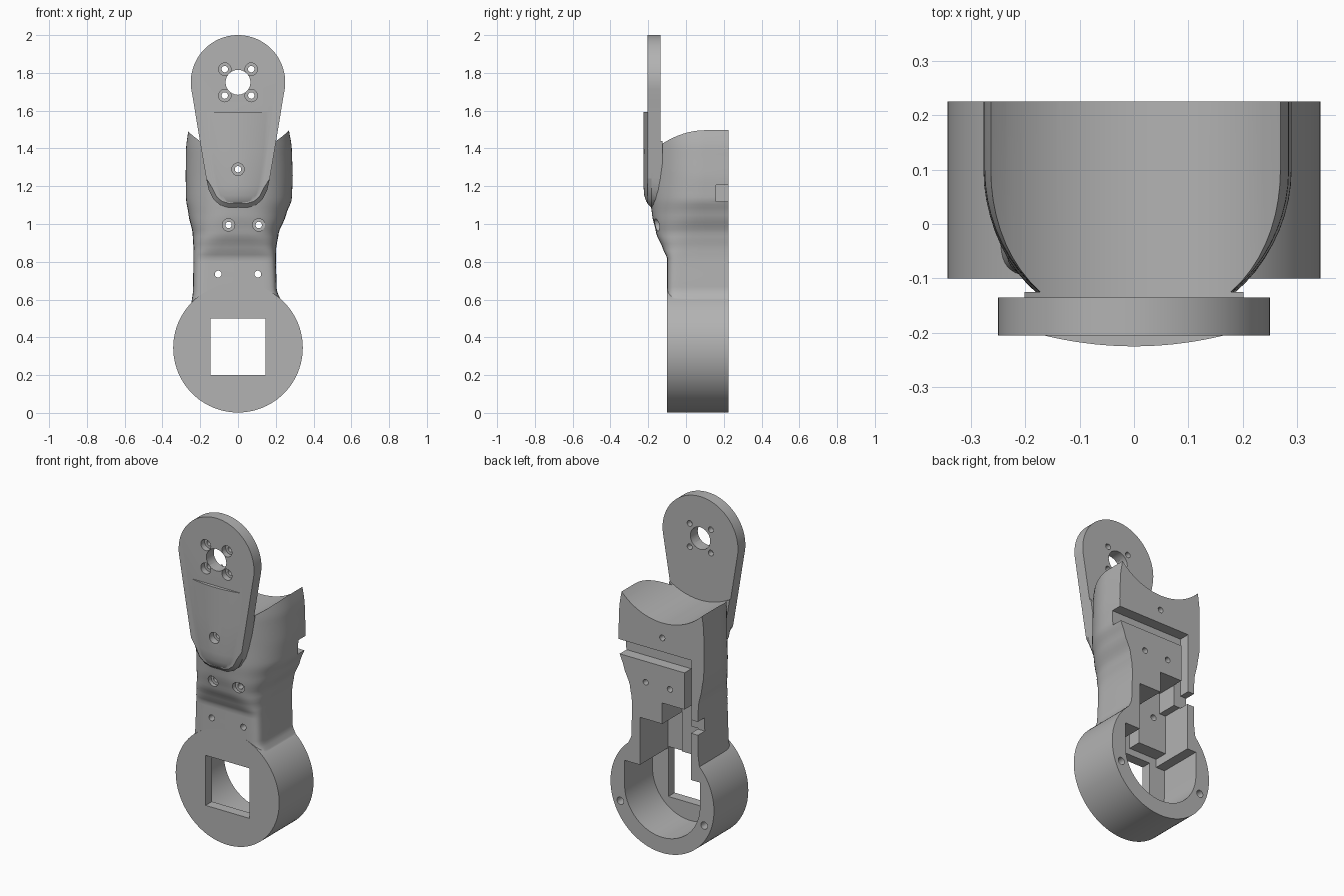
import bpy, bmesh, math

if "Cube" in bpy.data.objects:
    bpy.data.objects.remove(bpy.data.objects["Cube"], do_unlink=True)

grey = bpy.data.materials.new("grey_plastic")
grey.use_nodes = True
grey.diffuse_color = (0.45, 0.45, 0.45, 1)
grey.node_tree.nodes["Principled BSDF"].inputs["Base Color"].default_value = (0.45, 0.45, 0.45, 1)


def finish(bm, name):
    bmesh.ops.recalc_face_normals(bm, faces=bm.faces)
    mesh = bpy.data.meshes.new(name)
    bm.to_mesh(mesh)
    bm.free()
    mesh.materials.append(grey)
    ob = bpy.data.objects.new(name, mesh)
    bpy.context.collection.objects.link(ob)
    return ob


def loft(name, rings):
    """Skin a stack of closed rings and cap both ends."""
    bm = bmesh.new()
    rows = [[bm.verts.new(p) for p in ring] for ring in rings]
    n = len(rows[0])
    for a, b in zip(rows, rows[1:]):
        for i in range(n):
            j = (i + 1) % n
            bm.faces.new((a[i], a[j], b[j], b[i]))
    bm.faces.new(rows[0])
    bm.faces.new(rows[-1])
    return finish(bm, name)


def prism(name, outline, y0, y1, bevel=0, segments=1):
    """Extrude an x-z outline along y, optionally bevelling its front rim."""
    bm = bmesh.new()
    front = [bm.verts.new((x, y0, z)) for x, z in outline]
    back = [bm.verts.new((x, y1, z)) for x, z in outline]
    n = len(front)
    for i in range(n):
        j = (i + 1) % n
        bm.faces.new((front[i], front[j], back[j], back[i]))
    face = bm.faces.new(front)
    bm.faces.new(back)
    if bevel:
        bmesh.ops.bevel(bm, geom=list(face.edges), offset=bevel, segments=segments,
                        profile=0.5, affect='EDGES')
    return finish(bm, name)


def arc(x, z, r, start=0, end=360, n=64):
    full = end - start == 360
    steps = [math.radians(start + (end - start) * i / n) for i in range(n if full else n + 1)]
    return [(x + r * math.cos(a), z + r * math.sin(a)) for a in steps]


def box(x0, x1, y0, z0, z1):
    return prism("pocket_cutter", [(x0, z0), (x1, z0), (x1, z1), (x0, z1)], y0, 0.4)


def boolean(target, other, operation):
    mod = target.modifiers.new("join", 'BOOLEAN')
    mod.operation, mod.solver, mod.object = operation, 'EXACT', other
    with bpy.context.temp_override(object=target, active_object=target):
        bpy.ops.object.modifier_apply(modifier=mod.name)
    bpy.data.objects.remove(other, do_unlink=True)


def smooth_value(table, z, col):
    """Eased interpolation of one column of a section table."""
    for a, b in zip(table, table[1:]):
        if z <= b[0]:
            t = max(0, (z - a[0]) / (b[0] - a[0]))
            t = t * t * (3 - 2 * t) * 0.5 + t * 0.5
            return a[col] + (b[col] - a[col]) * t
    return table[-1][col]


# Arm body: height, left width, right width, front depth, corner squareness
sections = [
    (0.42, 0.25, 0.25, -0.10, 9), (0.55, 0.25, 0.25, -0.10, 9),
    (0.65, 0.205, 0.238, -0.10, 9), (0.82, 0.20, 0.236, -0.10, 8),
    (0.87, 0.202, 0.236, -0.123, 5), (0.95, 0.215, 0.24, -0.158, 3.2),
    (1.05, 0.255, 0.262, -0.18, 2.4), (1.13, 0.285, 0.275, -0.19, 2.1),
    (1.25, 0.29, 0.277, -0.19, 2), (1.40, 0.285, 0.275, -0.19, 2),
    (1.56, 0.26, 0.255, -0.19, 2),
]


def body_ring(z):
    left, right, front, power = (smooth_value(sections, z, c) for c in range(1, 5))
    ring = [(left, 0.225, z)]
    for i in range(33):
        a = math.pi * i / 32
        c, s = math.cos(a), math.sin(a)
        x = (left if c > 0 else right) * math.copysign(abs(c) ** (2 / power), c)
        ring.append((x, 0.1 + (front - 0.1) * abs(s) ** (2 / power), z))
    return ring + [(-right, 0.225, z)]


arm = loft("arm_link", [body_ring(0.42 + 0.019 * i) for i in range(61)])

# Round motor housing at the base
boolean(arm, prism("housing", arc(0, 0.345, 0.343, n=96), -0.10, 0.225, 0.04, 6), 'UNION')

# Horn plate, tapering down into the body
taper = [(0.238, 1.66), (0.215, 1.52), (0.195, 1.4), (0.168, 1.24), (0.155, 1.18),
         (0.13, 1.13), (0.095, 1.1), (0.05, 1.087)]
outline = ([(-x, z) for x, z in reversed(taper)] + arc(0, 1.75, 0.25, 188, -8, 48) + taper)
boolean(arm, prism("horn_plate", outline, -0.205, -0.125, 0.022), 'UNION')

# Crowned pad on the front of the plate
pad = [(1.105, 0.05, 0.0), (1.12, 0.085, 0.011), (1.15, 0.115, 0.021),
       (1.2, 0.135, 0.025), (1.4, 0.17, 0.025), (1.594, 0.185, 0.025)]
rings = []
for z, w, rise in pad:
    crown = [(w * k / 10, -0.2 - rise * (1 - (k / 10) ** 2), z) for k in range(-10, 11)]
    rings.append([(-w, -0.16, z)] + crown + [(w, -0.16, z)])
boolean(arm, loft("pad", rings), 'UNION')

# Cylindrical clearance for the neighbouring motor
cutters = [prism("clearance_cutter", arc(0, 1.75, 0.37, n=128), -0.135, 0.4, 0.03, 5)]

# Motor bay with a flat shelf, and the stepped channel above it
bay = arc(0, 0.345, 0.25, 180, 360, 48) + [(0.25, 0.49), (-0.25, 0.49)]
cutters.append(prism("bay_cutter", bay, -0.04, 0.4))
cutters += [
    box(-0.19, 0.148, -0.04, 0.45, 0.54),
    box(-0.002, 0.148, -0.04, 0.5, 0.775),
    box(-0.19, 0, 0.04, 0.5, 0.775),
    box(-0.148, 0, 0.04, 0.75, 0.9),
]

# Cable slot: across the back, down one side and out through the wall
cutters += [
    box(-0.195, 0.4, 0.16, 1.12, 1.207),
    box(-0.195, -0.147, 0.16, 0.77, 1.15),
    box(-0.4, -0.147, 0.16, 0.77, 0.85),
]

# Square window
window = [(-0.145, 0.2), (0.145, 0.2), (0.145, 0.5), (-0.145, 0.5)]
cutters.append(prism("window_cutter", window, -0.3, 0.1))


def hole(x, z, r, y0=-0.4, y1=0.4):
    cutters.append(prism("hole_cutter", arc(x, z, r, n=24), y0, y1))


# Shaft hole and screw holes, some counterbored
hole(0, 1.75, 0.066)
recessed = [(sx * 0.07, 1.75 + sz * 0.07, -0.17) for sx in (-1, 1) for sz in (-1, 1)]
recessed += [(0, 1.29, -0.185), (-0.05, 0.995, -0.135), (0.11, 0.995, -0.135)]
for x, z, seat in recessed:
    hole(x, z, 0.017)
    hole(x, z, 0.033, -0.4, seat)
for side in (-1, 1):
    hole(side * 0.105, 0.735, 0.018)
    hole(side * 0.278, 0.24, 0.022, 0.1)

for cutter in cutters:
    boolean(arm, cutter, 'DIFFERENCE')

bpy.ops.object.select_all(action='DESELECT')
arm.select_set(True)
bpy.context.view_layer.objects.active = arm
bpy.ops.object.shade_smooth_by_angle(angle=math.radians(28))
